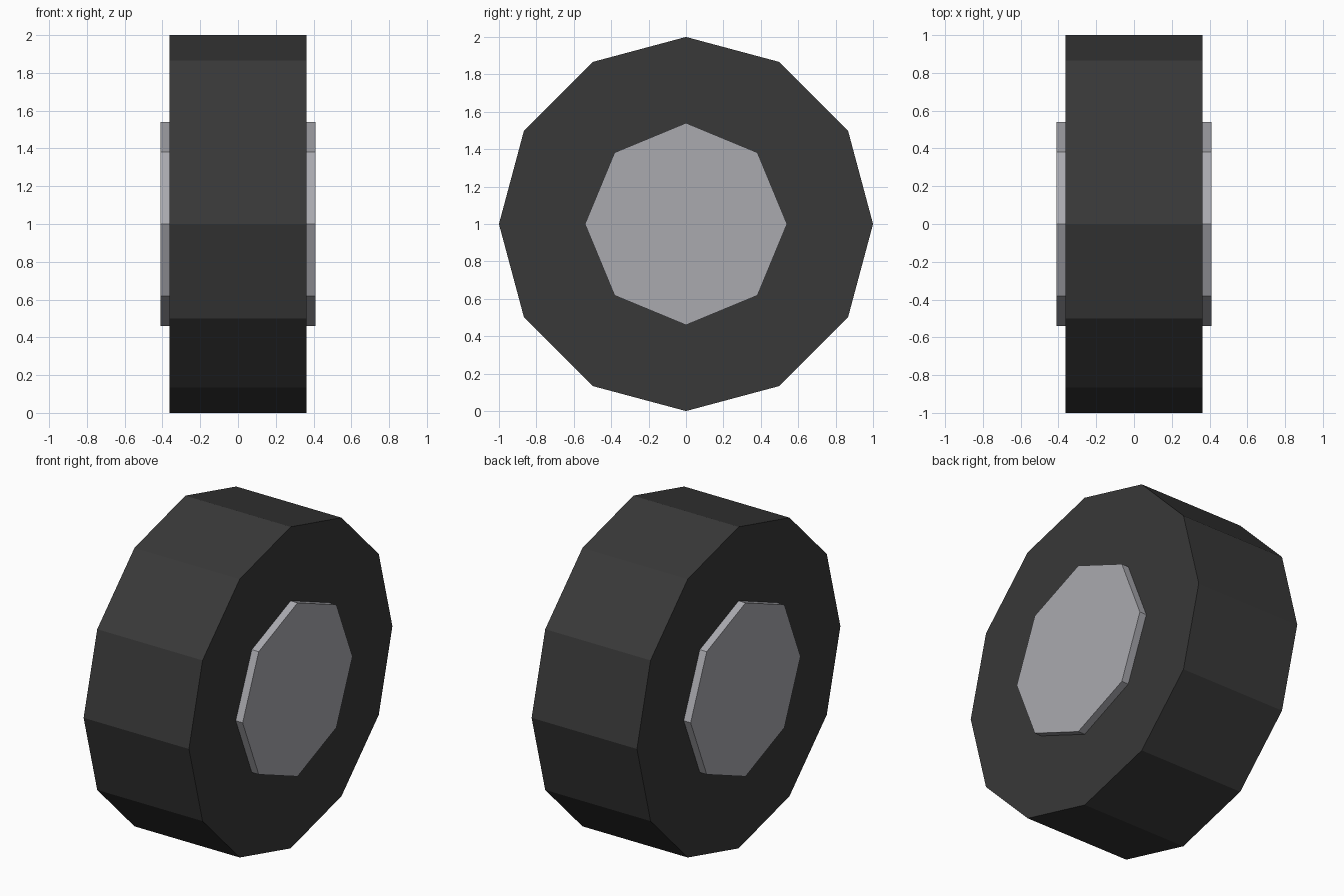
import bpy
import math

if "Cube" in bpy.data.objects:
    bpy.data.objects.remove(bpy.data.objects["Cube"])


def make_material(name, color):
    mat = bpy.data.materials.new(name)
    mat.diffuse_color = color
    mat.use_nodes = True
    mat.node_tree.nodes["Principled BSDF"].inputs["Base Color"].default_value = mat.diffuse_color
    return mat


def make_disc(name, sides, radius, width, mat):
    # Flat-shaded prism lying along x, with a corner pointing straight up
    bpy.ops.mesh.primitive_cylinder_add(
        vertices=sides, radius=radius, depth=width,
        location=(0, 0, 1), rotation=(0, math.pi / 2, 0))
    obj = bpy.context.object
    obj.name = name
    obj.data.materials.append(mat)
    bpy.ops.object.transform_apply(location=False, rotation=True, scale=False)
    return obj


rubber = make_material("rubber", (0.04, 0.04, 0.04, 1))
metal = make_material("metal", (0.40, 0.40, 0.43, 1))

# Twelve-sided tyre
make_disc("tyre", 12, 1.0, 0.725, rubber)

# Eight-sided hub running through the tyre and standing proud on both sides
make_disc("hub", 8, 0.54, 0.82, metal)
